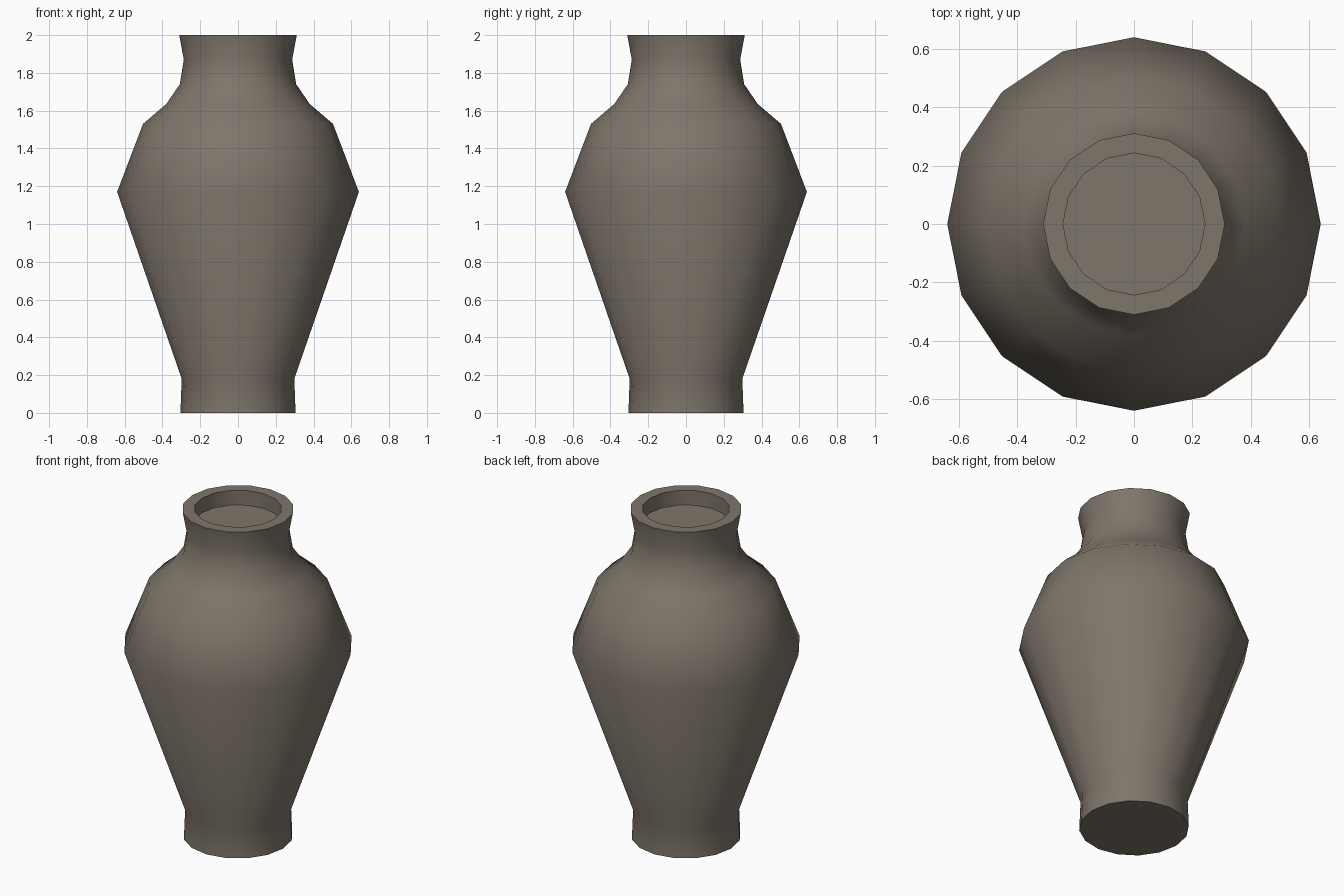
import bpy, bmesh, math

if "Cube" in bpy.data.objects:
    bpy.data.objects.remove(bpy.data.objects["Cube"])

SIDES = 16
# (radius, height) from foot to rim, then into the shallow mouth
PROFILE = [(0.305, 0), (0.298, 0.18), (0.64, 1.17), (0.503, 1.53), (0.38, 1.635),
           (0.308, 1.74), (0.287, 1.87), (0.311, 2.0), (0.243, 2.0), (0.243, 1.91)]

# Stoneware colour
clay = bpy.data.materials.new("grey brown clay")
clay.diffuse_color = (0.21, 0.18, 0.145, 1)
clay.use_nodes = True
clay.node_tree.nodes["Principled BSDF"].inputs["Base Color"].default_value = clay.diffuse_color

# Vase body: profile rings bridged with quads
bm = bmesh.new()
rings = []
for r, z in PROFILE:
    rings.append([bm.verts.new((r * math.cos(a), r * math.sin(a), z))
                  for a in (2 * math.pi * i / SIDES for i in range(SIDES))])
for low, high in zip(rings, rings[1:]):
    for i in range(SIDES):
        j = (i + 1) % SIDES
        bm.faces.new((low[i], low[j], high[j], high[i]))

# Flat underside and mouth floor
bm.faces.new(rings[0][::-1])
bm.faces.new(rings[-1])
bmesh.ops.recalc_face_normals(bm, faces=bm.faces)

mesh = bpy.data.meshes.new("vase")
bm.to_mesh(mesh)
bm.free()
mesh.materials.append(clay)
vase = bpy.data.objects.new("vase", mesh)
bpy.context.collection.objects.link(vase)

# Smooth sides, crisp rim and foot
bpy.context.view_layer.objects.active = vase
vase.select_set(True)
bpy.ops.object.shade_smooth_by_angle(angle=math.radians(60))
